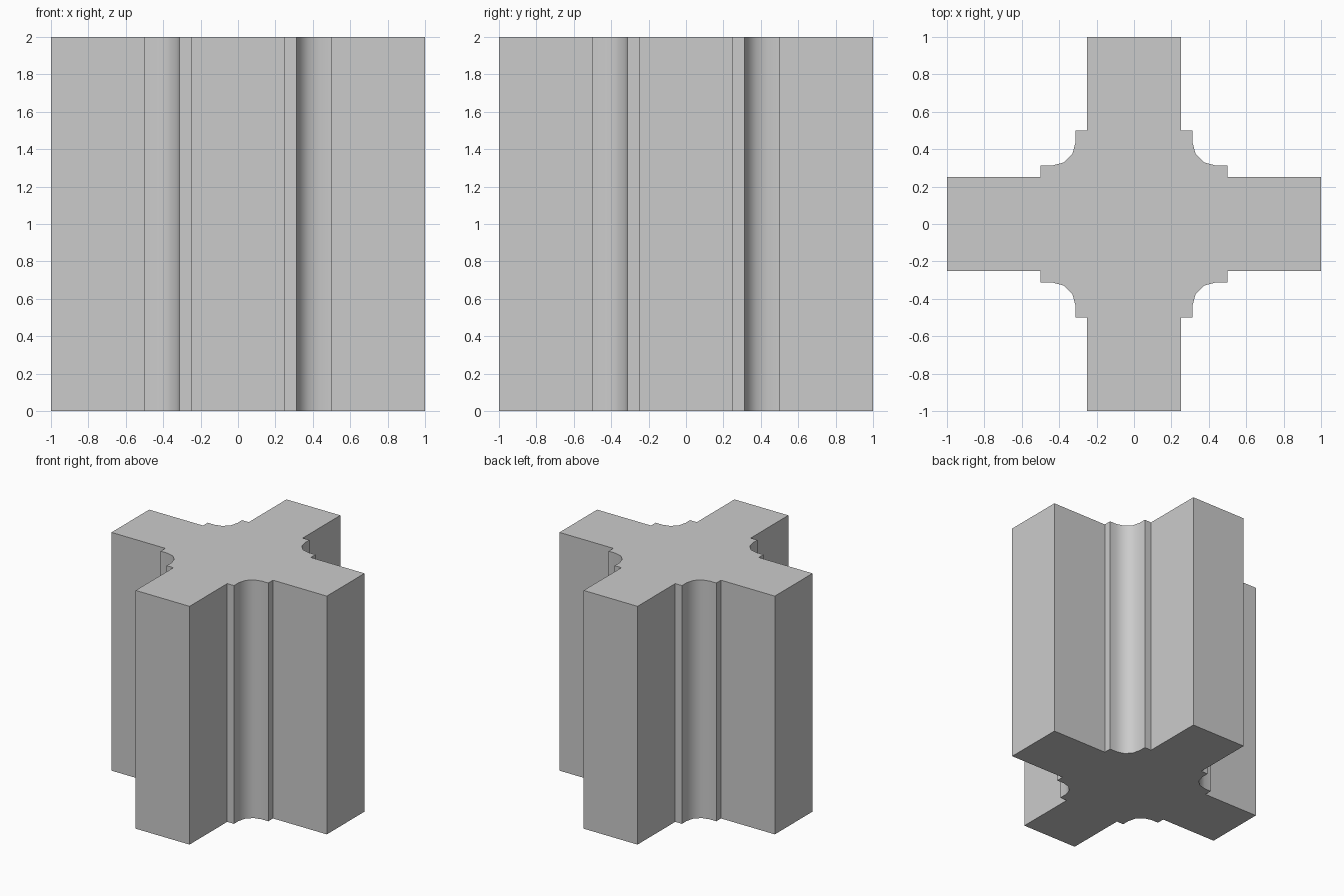
import bpy
import bmesh
from math import sin, cos, radians

if "Cube" in bpy.data.objects:
    bpy.data.objects.remove(bpy.data.objects["Cube"])

HEIGHT = 2.0
ARM = 0.25       # half width of each arm
STEP = 0.3125    # inner face of the raised corner strip
REACH = 0.5      # how far the corner strip runs along the arm
RADIUS = 0.125   # cove radius

# One quadrant of the cross-section: arm end, step, three-segment cove, step, arm end
centre = STEP + RADIUS
cove = [(centre - RADIUS * sin(radians(a)), centre - RADIUS * cos(radians(a)))
        for a in (0, 30, 60, 90)]
quadrant = [(1, ARM), (REACH, ARM), (REACH, STEP)] + cove + \
           [(STEP, REACH), (ARM, REACH), (ARM, 1)]

# Repeat the quadrant by quarter turns
profile = []
for turn in range(4):
    profile += quadrant
    quadrant = [(-y, x) for x, y in quadrant]

# Extrude the cross-section into the column
bm = bmesh.new()
base = bm.faces.new([bm.verts.new((x, y, 0)) for x, y in profile])
top = bmesh.ops.extrude_face_region(bm, geom=[base], use_keep_orig=True)["geom"]
bmesh.ops.translate(bm, vec=(0, 0, HEIGHT),
                    verts=[v for v in top if isinstance(v, bmesh.types.BMVert)])
bmesh.ops.recalc_face_normals(bm, faces=bm.faces)

mesh = bpy.data.meshes.new("cross_column")
bm.to_mesh(mesh)
bm.free()
column = bpy.data.objects.new("cross_column", mesh)
bpy.context.collection.objects.link(column)

# Smooth coves, sharp corners
bpy.context.view_layer.objects.active = column
column.select_set(True)
bpy.ops.object.shade_smooth_by_angle(angle=radians(40))
